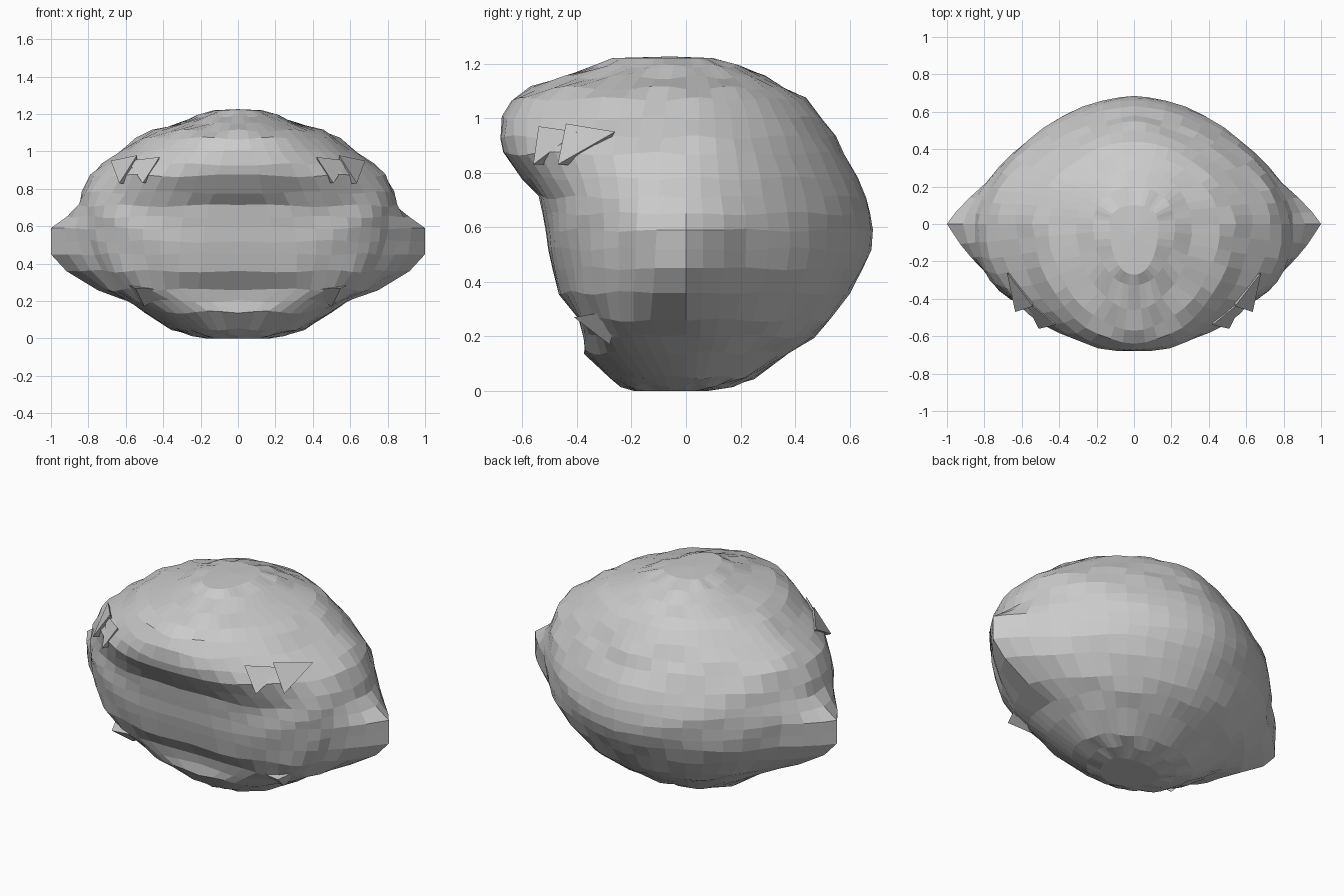
import bpy, bmesh, math

if "Cube" in bpy.data.objects:
    bpy.data.objects.remove(bpy.data.objects["Cube"])

# rings: z, half width, front y, back y, back exponent, front exponent
RINGS = [
    (0.00, 0.17, -.19, 0.08, 2.0, 2.2), (0.02, 0.26, -.24, 0.18, 2.0, 2.2),
    (0.05, 0.36, -.28, 0.25, 2.0, 2.2), (0.14, 0.50, -.38, 0.38, 1.9, 2.4),
    (0.20, 0.59, -.39, 0.47, 1.85, 2.9), (0.26, 0.67, -.405, 0.53, 1.8, 3.6),
    (0.36, 0.77, -.47, 0.60, 1.75, 3.0), (0.45, 0.82, -.49, 0.65, 1.75, 2.8),
    (0.52, 0.84, -.505, 0.68, 1.7, 2.7), (0.59, 0.855, -.515, 0.685, 1.7, 2.6),
    (0.65, 0.86, -.525, 0.675, 1.7, 2.5), (0.71, 0.855, -.54, 0.66, 1.65, 2.4),
    (0.78, 0.835, -.60, 0.63, 1.65, 2.2), (0.87, 0.79, -.67, 0.58, 1.65, 2.1),
    (0.93, 0.73, -.68, 0.55, 1.65, 2.0), (1.00, 0.63, -.675, 0.50, 1.75, 1.9),
    (1.07, 0.54, -.64, 0.44, 1.8, 1.85), (1.11, 0.46, -.57, 0.37, 1.9, 1.85),
    (1.15, 0.31, -.46, 0.29, 2.0, 1.9), (1.19, 0.22, -.33, 0.20, 2.0, 2.0),
    (1.22, 0.13, -.27, 0.10, 2.2, 2.2),
]
SIDES = 48


def spow(v, e):
    return math.copysign(abs(v) ** e, v)


def ring_point(i, k):
    z, w, yf, yb, pb, pf = RINGS[i]
    a = 2 * math.pi * k / SIDES
    c, s = math.cos(a), math.sin(a)
    p = pb if s >= 0 else pf
    x = w * spow(c, 2 / p)
    y = (yb if s >= 0 else -yf) * spow(s, 2 / p)
    # side point: a ridge pulled out around y = 0
    zf = min(1, max(0, (z - 0.20) / 0.25), max(0, (0.69 - z) / 0.10))
    pull = max(0, 1 - abs(y) / 0.24) * zf
    x += math.copysign((1.0 - w) * pull, c)
    # uneven locks, mirrored left to right
    if 0 < i < len(RINGS) - 1:
        m = min(k, (SIDES // 2 - k) % SIDES) if s >= 0 else min(k - SIDES // 2, SIDES - k) + 50
        n = math.sin(m * 12.99 + i * 7.23) + math.sin(m * 1.3 + i * 1.7)
        calm = 1 - min(1, 2 * pull)
        g = 1 + 0.007 * n * min(1, abs(c) * 4) * calm
        x, y = x * g, y * g
        z += 0.007 * math.sin(m * 5.1 + i * 3.3) * calm
    # hollow under the face, behind the chin ledge
    if s < 0:
        y += 0.03 * math.exp(-(abs(x) / 0.2) ** 4 - ((z - 0.25) / 0.09) ** 2)
    return (x, y, z)


def make_object(name, bm):
    bmesh.ops.recalc_face_normals(bm, faces=bm.faces)
    me = bpy.data.meshes.new(name)
    bm.to_mesh(me)
    bm.free()
    ob = bpy.data.objects.new(name, me)
    bpy.context.collection.objects.link(ob)
    return ob


# main hair shell
bm = bmesh.new()
rows = [[bm.verts.new(ring_point(i, k)) for k in range(SIDES)] for i in range(len(RINGS))]
for lo, hi in zip(rows, rows[1:]):
    for k in range(SIDES):
        n = (k + 1) % SIDES
        bm.faces.new((lo[k], lo[n], hi[n], hi[k]))
for row, z in ((rows[0], 0.0), (rows[-1], 1.226)):
    mid = bm.verts.new((0, sum(v.co.y for v in row) / SIDES, z))
    for k in range(SIDES):
        bm.faces.new((row[k], row[(k + 1) % SIDES], mid))
make_object("hair_shell", bm)

# pointed tufts: tip, then three root points
TUFTS = {
    "brow_tuft_outer": ((.635, -.47, .83), (.68, -.26, .95), (.54, -.44, .98), (.54, -.34, .82)),
    "brow_tuft_inner": ((.51, -.56, .83), (.59, -.40, .95), (.42, -.54, .97), (.45, -.42, .83)),
    "jaw_tuft": ((.55, -.41, .27), (.62, -.24, .30), (.50, -.28, .17), (.36, -.36, .26)),
}
for name, pts in TUFTS.items():
    for side, sx in (("right", 1), ("left", -1)):
        bm = bmesh.new()
        t, a, b, c = [bm.verts.new((sx * x, y, z)) for x, y, z in pts]
        for f in ((t, a, b), (t, b, c), (t, c, a), (a, c, b)):
            bm.faces.new(f)
        make_object(f"{name}_{side}", bm)
